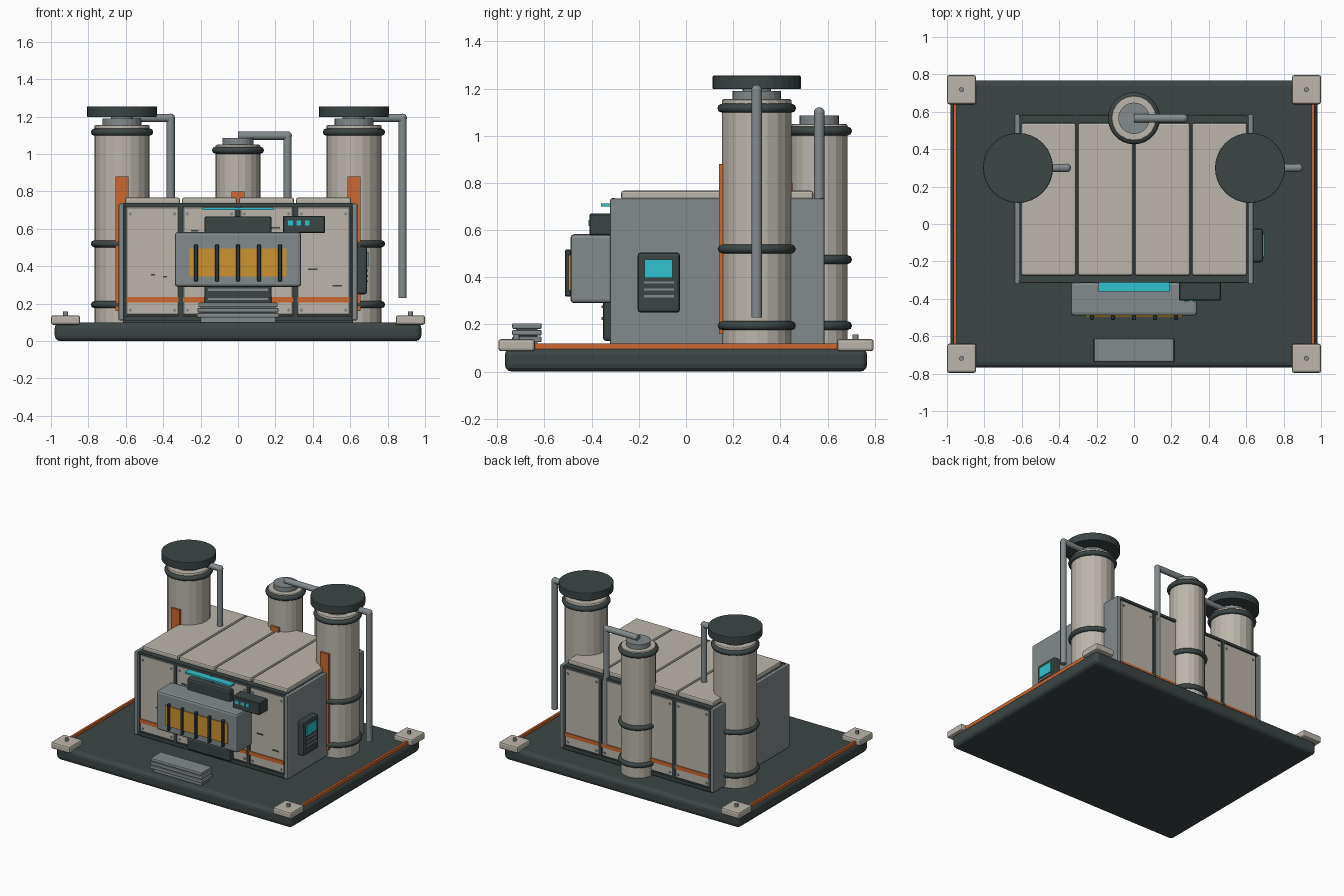
import bpy, math
from mathutils import Vector

cube = bpy.data.objects.get("Cube")
if cube:
    bpy.data.objects.remove(cube, do_unlink=True)


def material(name, rgb):
    m = bpy.data.materials.new(name)
    m.use_nodes = True
    m.diffuse_color = (*rgb, 1)
    m.node_tree.nodes["Principled BSDF"].inputs["Base Color"].default_value = (*rgb, 1)
    return m


BEIGE = material("warm beige", (0.50, 0.47, 0.41))
GREY = material("blue grey", (0.23, 0.26, 0.27))
DARK = material("dark slate", (0.045, 0.06, 0.06))
ORANGE = material("orange", (0.60, 0.14, 0.03))
AMBER = material("amber", (0.60, 0.29, 0.03))
CYAN = material("cyan", (0.03, 0.55, 0.62))


def finish(obj, name, mat, bevel=0.0, segments=2):
    obj.name = name
    obj.data.materials.append(mat)
    if bevel:
        mod = obj.modifiers.new("Bevel", "BEVEL")
        mod.width, mod.segments, mod.limit_method = bevel, segments, "ANGLE"
    return obj


def box(name, mat, x, y, z, bevel=0.0, segments=2):
    """Box given by its (low, high) extent on each axis."""
    centre = [(a + b) / 2 for a, b in (x, y, z)]
    bpy.ops.mesh.primitive_cube_add(size=1, location=centre)
    obj = bpy.context.object
    obj.scale = [b - a for a, b in (x, y, z)]
    bpy.ops.object.transform_apply(location=False, rotation=False, scale=True)
    return finish(obj, name, mat, bevel, segments)


def rod(name, mat, start, end, radius, sides=20, bevel=0.0, smooth=False):
    a, b = Vector(start), Vector(end)
    bpy.ops.mesh.primitive_cylinder_add(vertices=sides, radius=radius,
                                        depth=(b - a).length, location=(a + b) / 2)
    obj = bpy.context.object
    obj.rotation_euler = (b - a).to_track_quat("Z", "Y").to_euler()
    if smooth:
        bpy.ops.object.shade_smooth_by_angle(angle=math.radians(40))
    return finish(obj, name, mat, bevel)


def ring(name, mat, x, y, z, major, minor):
    bpy.ops.mesh.primitive_torus_add(location=(x, y, z), major_radius=major, minor_radius=minor,
                                     major_segments=28, minor_segments=8)
    bpy.ops.object.shade_smooth_by_angle(angle=math.radians(50))
    return finish(bpy.context.object, name, mat)


def pipe(name, x, y, z, reach, bottom, radius=0.022):
    """Horizontal outlet with a round elbow and a long drop."""
    elbow = (x + reach, y, z)
    rod(name + "_outlet", GREY, (x, y, z), elbow, radius, 16, smooth=True)
    rod(name + "_drop", GREY, elbow, (x + reach, y, bottom), radius, 16, smooth=True)
    bpy.ops.mesh.primitive_uv_sphere_add(segments=16, ring_count=8, radius=radius * 1.05, location=elbow)
    bpy.ops.object.shade_smooth()
    finish(bpy.context.object, name + "_elbow", GREY)


def tower(name, x, y, radius, top, rings, strap_top):
    rod(name + "_body", BEIGE, (x, y, 0.09), (x, y, top), radius, 20, 0.008)
    for z in rings:
        ring(name + "_ring", DARK, x, y, z, radius, 0.019)
    rod(name + "_neck", GREY, (x, y, top - 0.01), (x, y, top + 0.035), radius * 0.7, 24)
    front = y - radius - 0.012
    box(name + "_strap", ORANGE, (x - 0.035, x + 0.035), (front, front + 0.02), (0.16, strap_top))


# Base slab with corner feet and edge strips
box("base_slab", DARK, (-0.98, 0.98), (-0.768, 0.768), (0, 0.1), 0.03, 3)
for sx in (-1, 1):
    strip = sx * 0.958
    box("edge_strip", ORANGE, (strip - 0.008, strip + 0.008), (-0.65, 0.65), (0.095, 0.12))
    for sy in (-1, 1):
        x, y = sx * 0.922, sy * 0.718
        box("corner_block", BEIGE, (x - 0.078, x + 0.078), (y - 0.078, y + 0.078), (0.087, 0.138), 0.012)
        rod("corner_bolt", GREY, (x, y, 0.13), (x, y, 0.158), 0.013, 12)

# Main housing: dark core, side plates, clad front and back
box("housing_core", DARK, (-0.615, 0.615), (-0.3, 0.57), (0.09, 0.735))
for sx in (-1, 1):
    x = sx * 0.624
    box("side_plate", GREY, (x - 0.015, x + 0.015), (-0.322, 0.587), (0.11, 0.735), 0.008)

BAY = 0.305
for i in range(4):
    left = -2 * BAY + i * BAY
    lo, hi = left + 0.012, left + BAY - 0.012
    box("roof_panel", BEIGE, (lo - 0.006, hi + 0.006), (-0.275, 0.54), (0.73, 0.767), 0.01)
    for face, out in ((-0.3, -1), (0.57, 1)):
        def span(depth):
            return tuple(sorted((face - out * 0.005, face + out * depth)))
        box("wall_panel", BEIGE, (lo, hi), span(0.01), (0.14, 0.716), 0.004, 1)
        box("wall_band", ORANGE, (lo, hi), span(0.016), (0.207, 0.236))
        for bx in (lo + 0.022, hi - 0.022):
            for bz in (0.165, 0.68):
                rod("panel_bolt", GREY, (bx, face, bz), (bx, face + out * 0.015, bz), 0.009, 8)

# Seam posts and top and bottom rails
for face, out in ((-0.3, -1), (0.57, 1)):
    y = tuple(sorted((face, face + out * 0.014)))
    for k in (-1, 0, 1):
        box("seam_post", DARK, (k * BAY - 0.012, k * BAY + 0.012), y, (0.11, 0.733))
    for z in ((0.11, 0.135), (0.718, 0.737)):
        box("wall_rail", DARK, (-0.61, 0.61), y, z)

# Small wear marks on the front
for x, z, w in ((-0.455, 0.355, 0.02), (-0.39, 0.345, 0.02), (0.4, 0.385, 0.05), (0.2, 0.605, 0.05),
                (0.53, 0.295, 0.05), (-0.23, 0.59, 0.04)):
    box("wear_mark", DARK, (x - w / 2, x + w / 2), (-0.315, -0.308), (z - 0.004, z + 0.004))

# Door and furnace hood with a barred window
box("door", DARK, (-0.18, 0.18), (-0.352, -0.29), (0.13, 0.667), 0.014)
for z in (0.225, 0.275):
    box("door_slat", GREY, (-0.16, 0.16), (-0.358, -0.345), (z - 0.006, z + 0.006))
box("hood", GREY, (-0.338, 0.338), (-0.49, -0.31), (0.29, 0.583), 0.016)
box("hood_window", AMBER, (-0.26, 0.26), (-0.498, -0.489), (0.345, 0.495))
for k in range(-2, 3):
    x = k * 0.1125
    box("window_bar", DARK, (x - 0.01, x + 0.01), (-0.513, -0.488), (0.318, 0.517), 0.004, 1)
box("light_strip", CYAN, (-0.19, 0.19), (-0.36, -0.31), (0.7, 0.713))

# Status display beside the hood
box("status_display", DARK, (0.24, 0.465), (-0.41, -0.31), (0.578, 0.67), 0.005, 1)
for x in (0.28, 0.325, 0.37):
    box("status_light", CYAN, (x - 0.013, x + 0.013), (-0.414, -0.405), (0.618, 0.644))

# Control box on the left wall
box("control_box", DARK, (0.63, 0.69), (-0.205, -0.025), (0.25, 0.506), 0.014)
box("control_screen", CYAN, (0.685, 0.697), (-0.175, -0.057), (0.397, 0.475))
for z in (0.32, 0.348, 0.378):
    box("control_vent", GREY, (0.685, 0.695), (-0.178, -0.05), (z - 0.005, z + 0.005))

# Entry steps
for i in range(3):
    z = 0.125 + i * 0.028
    x = 0.22 - i * 0.004
    box("step", GREY, (-x, x), (-0.737, -0.612), (z, z + 0.024), 0.006)
box("step_core", GREY, (-0.2, 0.2), (-0.72, -0.63), (0.09, 0.19))

# Corner towers with wide lids, and the rear tower
for sx, name in ((-1, "right_tower"), (1, "left_tower")):
    x = sx * 0.62
    tower(name, x, 0.3, 0.148, 1.155, (0.195, 0.52, 1.117), 0.88)
    rod(name + "_stem", GREY, (x, 0.3, 1.18), (x, 0.3, 1.21), 0.06, 16)
    rod(name + "_lid", DARK, (x, 0.3, 1.198), (x, 0.3, 1.255), 0.187, 32, 0.004)
    pipe(name + "_pipe", x, 0.3, 1.193, 0.26, 0.23)
tower("rear_tower", 0, 0.565, 0.12, 1.05, (0.195, 0.475, 1.02), 0.8)
pipe("rear_tower_pipe", 0, 0.565, 1.098, 0.265, 0.23)
